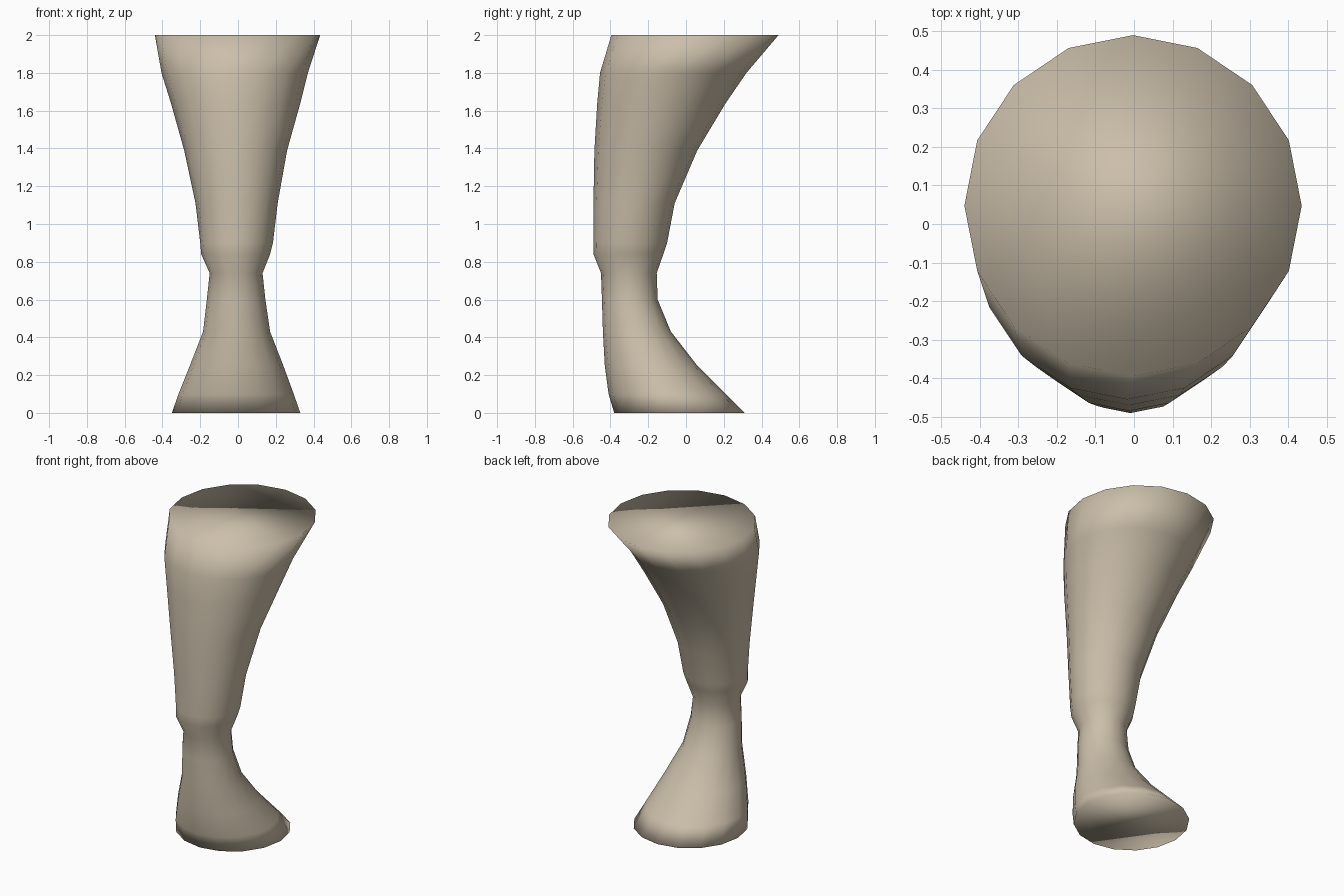
import bpy, bmesh, math

if "Cube" in bpy.data.objects:
    bpy.data.objects.remove(bpy.data.objects["Cube"])

SIDES = 16
# Cross-sections: height, left x, right x, front y, back y
RINGS = [
    (0.00, -0.35, 0.33, -0.38, 0.31),
    (0.10, -0.315, 0.295, -0.41, 0.21),
    (0.25, -0.255, 0.24, -0.43, 0.06),
    (0.43, -0.185, 0.17, -0.44, -0.08),
    (0.60, -0.165, 0.145, -0.445, -0.15),
    (0.74, -0.15, 0.13, -0.45, -0.155),
    (0.84, -0.195, 0.17, -0.49, -0.12),
    (0.90, -0.20, 0.185, -0.49, -0.10),
    (1.11, -0.225, 0.21, -0.49, -0.06),
    (1.39, -0.285, 0.26, -0.485, 0.06),
    (1.64, -0.355, 0.33, -0.47, 0.21),
    (1.80, -0.405, 0.37, -0.455, 0.32),
    (2.00, -0.44, 0.435, -0.395, 0.49),
]

# Curved, flared pillar lofted through the elliptical sections
bm = bmesh.new()
loops = []
for z, x0, x1, y0, y1 in RINGS:
    cx, cy, rx, ry = (x0 + x1) / 2, (y0 + y1) / 2, (x1 - x0) / 2, (y1 - y0) / 2
    loops.append([bm.verts.new((cx + rx * math.cos(a), cy + ry * math.sin(a), z))
                  for a in (2 * math.pi * i / SIDES for i in range(SIDES))])
for low, high in zip(loops, loops[1:]):
    for i in range(SIDES):
        j = (i + 1) % SIDES
        bm.faces.new((low[i], low[j], high[j], high[i]))

# Flat end caps
bm.faces.new(loops[0][::-1])
bm.faces.new(loops[-1])
bmesh.ops.recalc_face_normals(bm, faces=bm.faces[:])
for f in bm.faces:
    f.smooth = True

mesh = bpy.data.meshes.new("curved_pillar")
bm.to_mesh(mesh)
bm.free()
pillar = bpy.data.objects.new("curved_pillar", mesh)
bpy.context.collection.objects.link(pillar)

# Warm beige colour
mat = bpy.data.materials.new("beige")
mat.diffuse_color = (0.60, 0.52, 0.40, 1)
mat.use_nodes = True
mat.node_tree.nodes["Principled BSDF"].inputs["Base Color"].default_value = mat.diffuse_color
mesh.materials.append(mat)
